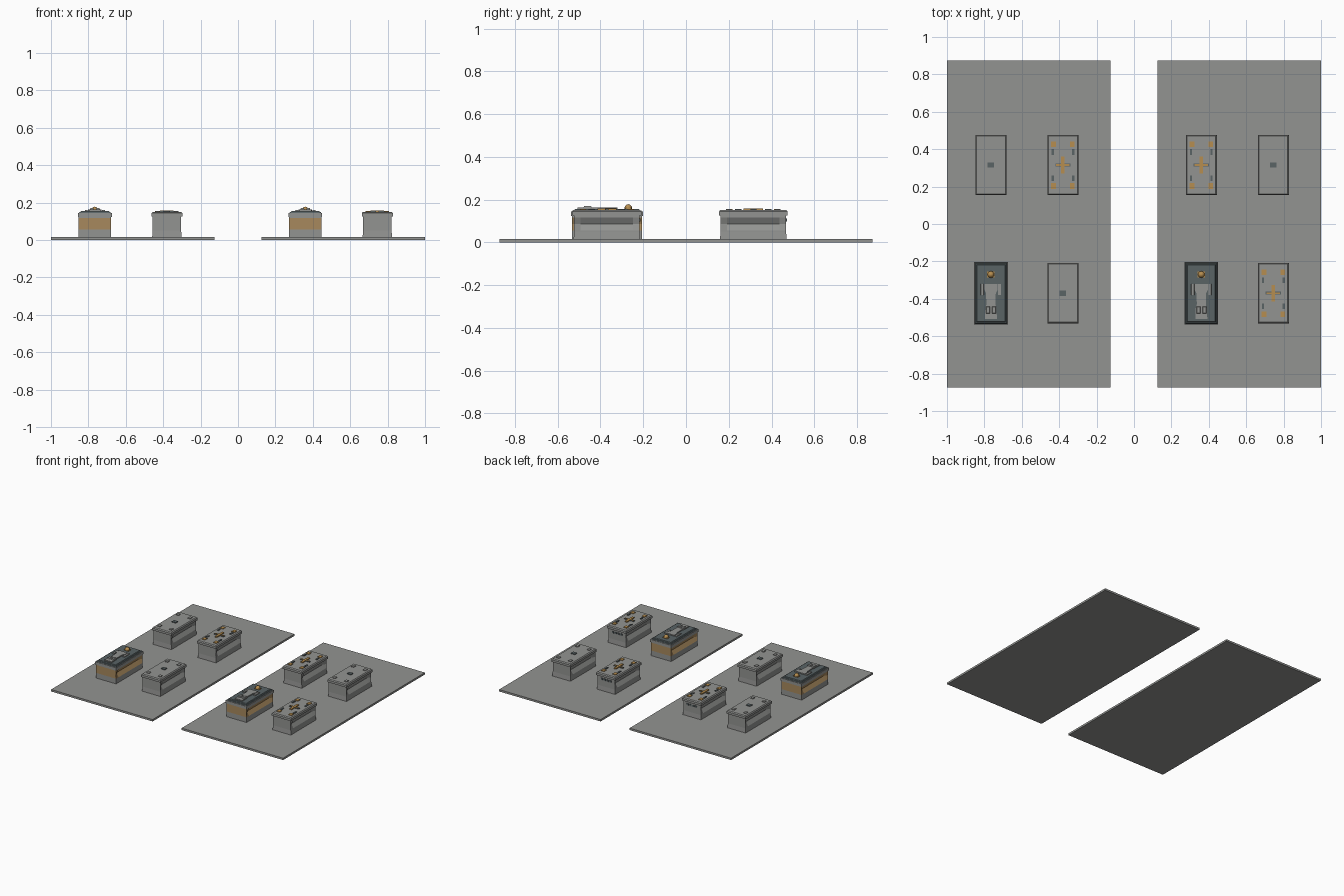
import bpy, bmesh, math
from mathutils import Matrix

if "Cube" in bpy.data.objects:
    bpy.data.objects.remove(bpy.data.objects["Cube"])


def mat(name, r, g, b):
    m = bpy.data.materials.new(name)
    m.diffuse_color = (r, g, b, 1)
    m.use_nodes = True
    m.node_tree.nodes["Principled BSDF"].inputs["Base Color"].default_value = m.diffuse_color
    return m


STONE = mat("grey_stone", 0.29, 0.295, 0.285)
SLATE = mat("dark_slate", 0.10, 0.125, 0.13)
GOLD = mat("gold", 0.47, 0.27, 0.08)
BRONZE = mat("bronze_band", 0.39, 0.25, 0.11)


def finish(bm, name, mats):
    bmesh.ops.recalc_face_normals(bm, faces=bm.faces)
    me = bpy.data.meshes.new(name)
    bm.to_mesh(me)
    bm.free()
    for m in mats:
        me.materials.append(m)
    ob = bpy.data.objects.new(name, me)
    bpy.context.collection.objects.link(ob)
    return ob


def boxes(name, m, specs):
    """specs: (cx, cy, half_x, half_y, z0, z1, top_inset)"""
    bm = bmesh.new()
    for cx, cy, hx, hy, z0, z1, t in specs:
        vs = []
        for z, i in ((z0, 0), (z1, t)):
            vs.append([bm.verts.new((cx + sx * (hx - i), cy + sy * (hy - i), z))
                       for sx, sy in ((-1, -1), (1, -1), (1, 1), (-1, 1))])
        lo, hi = vs
        bm.faces.new(lo)
        bm.faces.new(hi)
        for k in range(4):
            bm.faces.new((lo[k], lo[(k + 1) % 4], hi[(k + 1) % 4], hi[k]))
    return finish(bm, name, [m])


def chest(name, cx, cy, hx, hy, band):
    """Chest body, long sides pinched to a V groove, optional coloured band."""
    zs = (0.015, 0.055, 0.086, 0.117, 0.13)
    pinch = (0, 0, 0.018, 0, 0)
    bm = bmesh.new()
    rings = []
    for y, k in ((-hy, 0), (-hy + 0.03, 1), (hy - 0.03, 1), (hy, 0)):
        rings.append([[bm.verts.new((cx + s * (hx - k * p), cy + y, z)) for z, p in zip(zs, pinch)]
                      for s in (-1, 1)])
    for a, b in zip(rings, rings[1:]):
        for s in (0, 1):
            for j in range(4):
                f = bm.faces.new((a[s][j], b[s][j], b[s][j + 1], a[s][j + 1]))
                f.material_index = int(band and j in (1, 2))
        for j in (0, 4):
            bm.faces.new((a[0][j], a[1][j], b[1][j], b[0][j]))
    for r in (rings[0], rings[-1]):
        for j in range(4):
            f = bm.faces.new((r[0][j], r[1][j], r[1][j + 1], r[0][j + 1]))
            f.material_index = int(band and j in (1, 2))
    return finish(bm, name, [STONE, BRONZE])


def outline(name, m, cx, cy, half, z0, z1):
    """Plate from the right half of a symmetric outline."""
    pts = half + [(-x, y) for x, y in reversed(half)]
    bm = bmesh.new()
    f = bm.faces.new([bm.verts.new((cx + x, cy + y, z0)) for x, y in pts])
    r = bmesh.ops.extrude_face_region(bm, geom=[f])
    for v in r["geom"]:
        if isinstance(v, bmesh.types.BMVert):
            v.co.z = z1
    return finish(bm, name, [m])


def corners(cx, cy, dx, dy, hx, hy, z0, z1, t=0.0):
    return [(cx + sx * dx, cy + sy * dy, hx, hy, z0, z1, t) for sx in (-1, 1) for sy in (-1, 1)]


def base_and_lid(kind, cx, cy):
    chest(kind + "_chest", cx, cy, 0.076, 0.153, False)
    boxes(kind + "_plinth", STONE, [(cx, cy, 0.079, 0.156, 0.015, 0.05, 0.003)])
    boxes(kind + "_lid", STONE, [(cx, cy, 0.083, 0.161, 0.126, 0.143, 0),
                                 (cx, cy, 0.083, 0.161, 0.143, 0.15, 0.006)])


def plain_tomb(cx, cy):
    base_and_lid("plain_tomb", cx, cy)
    boxes("plain_tomb_studs", STONE, corners(cx, cy, 0.05, 0.115, 0.011, 0.013, 0.149, 0.155))
    boxes("plain_tomb_centre_stud", SLATE, [(cx, cy, 0.017, 0.014, 0.149, 0.156, 0)])


def cross_tomb(cx, cy):
    base_and_lid("cross_tomb", cx, cy)
    # cross with a slate-edged arm
    boxes("cross_backing", SLATE, [(cx, cy, 0.041, 0.008, 0.149, 0.155, 0)])
    boxes("cross", GOLD, [(cx, cy, 0.009, 0.045, 0.149, 0.158, 0),
                          (cx, cy, 0.036, 0.005, 0.149, 0.157, 0)])
    # corner mounts and side clasps
    boxes("cross_tomb_corner_mounts", GOLD, corners(cx, cy, 0.05, 0.112, 0.013, 0.015, 0.149, 0.155))
    boxes("cross_tomb_clasps", SLATE, corners(cx, cy, 0.055, 0.07, 0.006, 0.015, 0.149, 0.155))
    # row of small recess marks on the back end
    boxes("cross_tomb_end_marks", SLATE,
          [(cx + 0.024 * (k - 1.5), cy + 0.154, 0.008, 0.003, 0.098, 0.112, 0) for k in range(4)])


def effigy_tomb(cx, cy):
    chest("effigy_tomb_chest", cx, cy, 0.087, 0.163, True)
    boxes("effigy_tomb_lid", STONE, [(cx, cy, 0.09, 0.168, 0.122, 0.143, 0)])
    boxes("effigy_tomb_top", SLATE, [(cx, cy, 0.086, 0.164, 0.143, 0.149, 0.004),
                                     (cx, cy, 0.078, 0.154, 0.149, 0.155, 0.004)])
    # lying figure
    outline("effigy_body", STONE, cx, cy,
            [(0.032, -0.138), (0.03, -0.08), (0.024, -0.06), (0.026, 0.0), (0.036, 0.02), (0.036, 0.05)],
            0.153, 0.163)
    boxes("effigy_arms", STONE, [(cx + s * 0.046, cy + 0.02, 0.009, 0.031, 0.153, 0.161, 0.002) for s in (-1, 1)])
    boxes("effigy_feet", STONE, [(cx + s * 0.016, cy - 0.09, 0.012, 0.02, 0.16, 0.17, 0.004) for s in (-1, 1)])
    # head
    bm = bmesh.new()
    bmesh.ops.create_uvsphere(bm, u_segments=10, v_segments=6, radius=0.018,
                              matrix=Matrix.Translation((cx, cy + 0.1, 0.16)))
    ob = finish(bm, "effigy_head", [GOLD])
    for p in ob.data.polygons:
        p.use_smooth = True
    boxes("effigy_pillow", GOLD, [(cx, cy + 0.1, 0.02, 0.015, 0.153, 0.16, 0)])


# floor slabs
for side, sx in (("left", -1), ("right", 1)):
    boxes(side + "_floor_slab", STONE, [(sx * 0.5625, 0, 0.4375, 0.873, 0, 0.015, 0)])

# tombs
for x, y in ((-0.765, 0.315), (-0.38, -0.37), (0.745, 0.315)):
    plain_tomb(x, y)
for x, y in ((-0.38, 0.315), (0.36, 0.315), (0.745, -0.37)):
    cross_tomb(x, y)
for x, y in ((-0.765, -0.37), (0.36, -0.37)):
    effigy_tomb(x, y)
